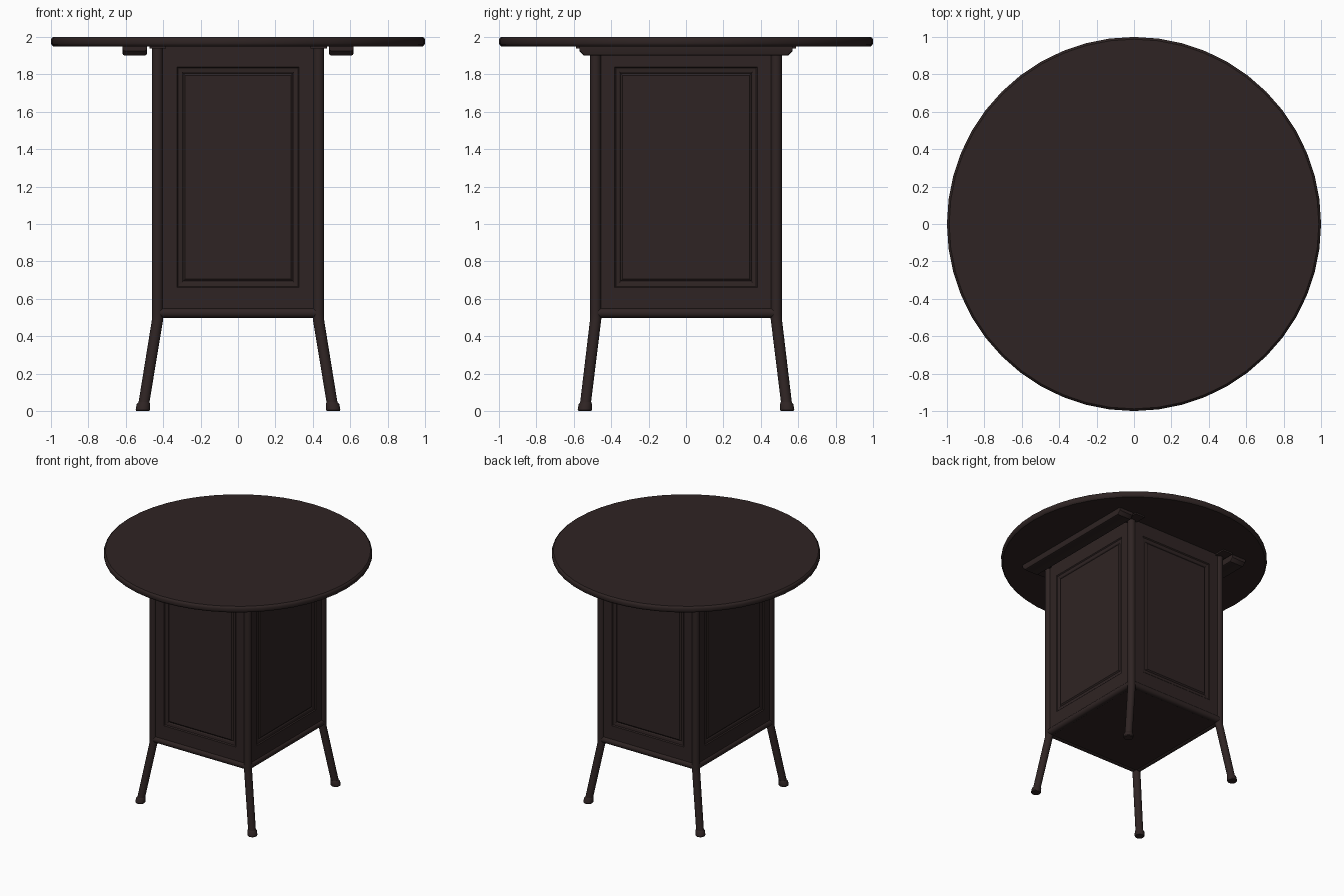
import bpy, bmesh, math

if "Cube" in bpy.data.objects:
    bpy.data.objects.remove(bpy.data.objects["Cube"])

mat = bpy.data.materials.new("dark brown wood")
mat.diffuse_color = (0.028, 0.0175, 0.017, 1)
mat.use_nodes = True
mat.node_tree.nodes["Principled BSDF"].inputs["Base Color"].default_value = mat.diffuse_color


def make(name, bm, smooth=True):
    bmesh.ops.recalc_face_normals(bm, faces=bm.faces)
    me = bpy.data.meshes.new(name)
    bm.to_mesh(me)
    bm.free()
    me.materials.append(mat)
    ob = bpy.data.objects.new(name, me)
    bpy.context.collection.objects.link(ob)
    if smooth:
        bpy.ops.object.select_all(action='DESELECT')
        ob.select_set(True)
        bpy.context.view_layer.objects.active = ob
        bpy.ops.object.shade_smooth_by_angle(angle=math.radians(35))
    return ob


def loft(name, rings, sides, axis='z', turn=0.0):
    """Tube through round rings (position along axis, offset a, offset b, radius)."""
    bm = bmesh.new()
    loops = []
    for h, a, b, r in rings:
        loop = []
        for i in range(sides):
            t = 2 * math.pi * i / sides + turn
            p, q = a + r * math.cos(t), b + r * math.sin(t)
            co = {'z': (p, q, h), 'x': (h, p, q), 'y': (p, h, q)}[axis]
            loop.append(bm.verts.new(co))
        loops.append(loop)
    for l0, l1 in zip(loops, loops[1:]):
        for i in range(sides):
            j = (i + 1) % sides
            bm.faces.new((l0[i], l0[j], l1[j], l1[i]))
    bm.faces.new(loops[0])
    bm.faces.new(loops[-1])
    return make(name, bm)


def box(name, x0, x1, y0, y1, z0, z1, bevel=0.0):
    bm = bmesh.new()
    bmesh.ops.create_cube(bm, size=1)
    for v in bm.verts:
        v.co = ((x0 + x1) / 2 + v.co.x * (x1 - x0),
                (y0 + y1) / 2 + v.co.y * (y1 - y0),
                (z0 + z1) / 2 + v.co.z * (z1 - z0))
    if bevel:
        bmesh.ops.bevel(bm, geom=bm.edges[:], offset=bevel, segments=2,
                        profile=0.5, affect='EDGES')
    return make(name, bm)


# Round top with eased edge
loft("table_top", [(1.95, 0, 0, 0.988), (1.958, 0, 0, 0.997), (1.966, 0, 0, 1.0),
                   (1.984, 0, 0, 1.0), (1.993, 0, 0, 0.997), (2.0, 0, 0, 0.988)], 48)

# Corner posts running down into splayed legs with foot caps
PX, PY = 0.43, 0.483
for sx, nx in ((-1, "left"), (1, "right")):
    for sy, ny in ((-1, "front"), (1, "back")):
        x, y = sx * PX, sy * PY
        fx, fy = sx * 0.507, sy * 0.54
        tag = ny + "_" + nx
        loft(tag + "_leg", [(0.02, fx, fy, 0.029), (0.49, x, y, 0.03),
                            (0.52, x, y, 0.03), (1.95, x, y, 0.03)], 16)
        loft(tag + "_foot", [(0.0, sx * 0.509, sy * 0.541, 0.034),
                             (0.006, sx * 0.509, sy * 0.541, 0.038),
                             (0.036, sx * 0.506, sy * 0.538, 0.036),
                             (0.047, sx * 0.503, sy * 0.536, 0.03)], 16)
        # Thin mounting pad above each post
        ya, yb = sorted((sy * 0.44, sy * 0.588))
        box(tag + "_pad", x - 0.042, x + 0.046, ya, yb, 1.938, 1.951)

# Bottom rails
for s, n in ((-1, "front"), (1, "back")):
    loft(n + "_rail", [(-PX, s * PY, 0.525, 0.027), (PX, s * PY, 0.525, 0.027)], 16, 'x')
for s, n in ((-1, "left"), (1, "right")):
    loft(n + "_rail", [(-PY, s * PX, 0.525, 0.027), (PY, s * PX, 0.525, 0.027)], 16, 'y')

# Cabinet floor
box("cabinet_floor", -PX, PX, -PY, PY, 0.505, 0.53)


# Panels: concentric rectangles (half width trim, half height, depth)
def panel(name, half, place):
    bm = bmesh.new()
    steps = [(0.0, 0.715, 0.0), (0.085, 0.59, 0.0), (0.092, 0.583, -0.007),
             (0.112, 0.563, -0.009), (0.118, 0.555, -0.014), (0.128, 0.545, -0.006)]
    prev = None
    for trim, hz, d in steps:
        w = half - trim
        ring = [bm.verts.new(place(u, 1.25 + v, d))
                for u, v in ((-w, -hz), (w, -hz), (w, hz), (-w, hz))]
        if prev:
            for i in range(4):
                j = (i + 1) % 4
                bm.faces.new((prev[i], prev[j], ring[j], ring[i]))
        prev = ring
    bm.faces.new(prev)
    ob = make(name, bm, False)
    # make the sheet face outwards
    out = place(0, 1.25, 0)
    if sum(ob.data.polygons[0].normal[k] * out[k] for k in (0, 1)) < 0:
        ob.data.flip_normals()


for s, n, m in ((-1, "front", "left"), (1, "back", "right")):
    panel(n + "_panel", 0.412, lambda u, z, d: (u, s * (0.495 + d), z))
    panel(m + "_panel", 0.467, lambda u, z, d: (s * (0.442 + d), u, z))

# Support bars under the top, with sloped ends
for s, n in ((-1, "left"), (1, "right")):
    bm = bmesh.new()
    profile = [(-0.57, 1.951), (-0.57, 1.925), (-0.545, 1.9),
               (0.545, 1.9), (0.57, 1.925), (0.57, 1.951)]
    sides = [[bm.verts.new((s * x, y, z)) for y, z in profile] for x in (0.487, 0.617)]
    for i in range(6):
        j = (i + 1) % 6
        bm.faces.new((sides[0][i], sides[0][j], sides[1][j], sides[1][i]))
    for side in sides:
        bm.faces.new(side)
    low = [e for e in bm.edges if all(v.co.z < 1.93 for v in e.verts)
           and abs(e.verts[0].co.x - e.verts[1].co.x) < 0.01]
    bmesh.ops.bevel(bm, geom=low, offset=0.012, segments=2, profile=0.5, affect='EDGES')
    make(n + "_support_bar", bm)
